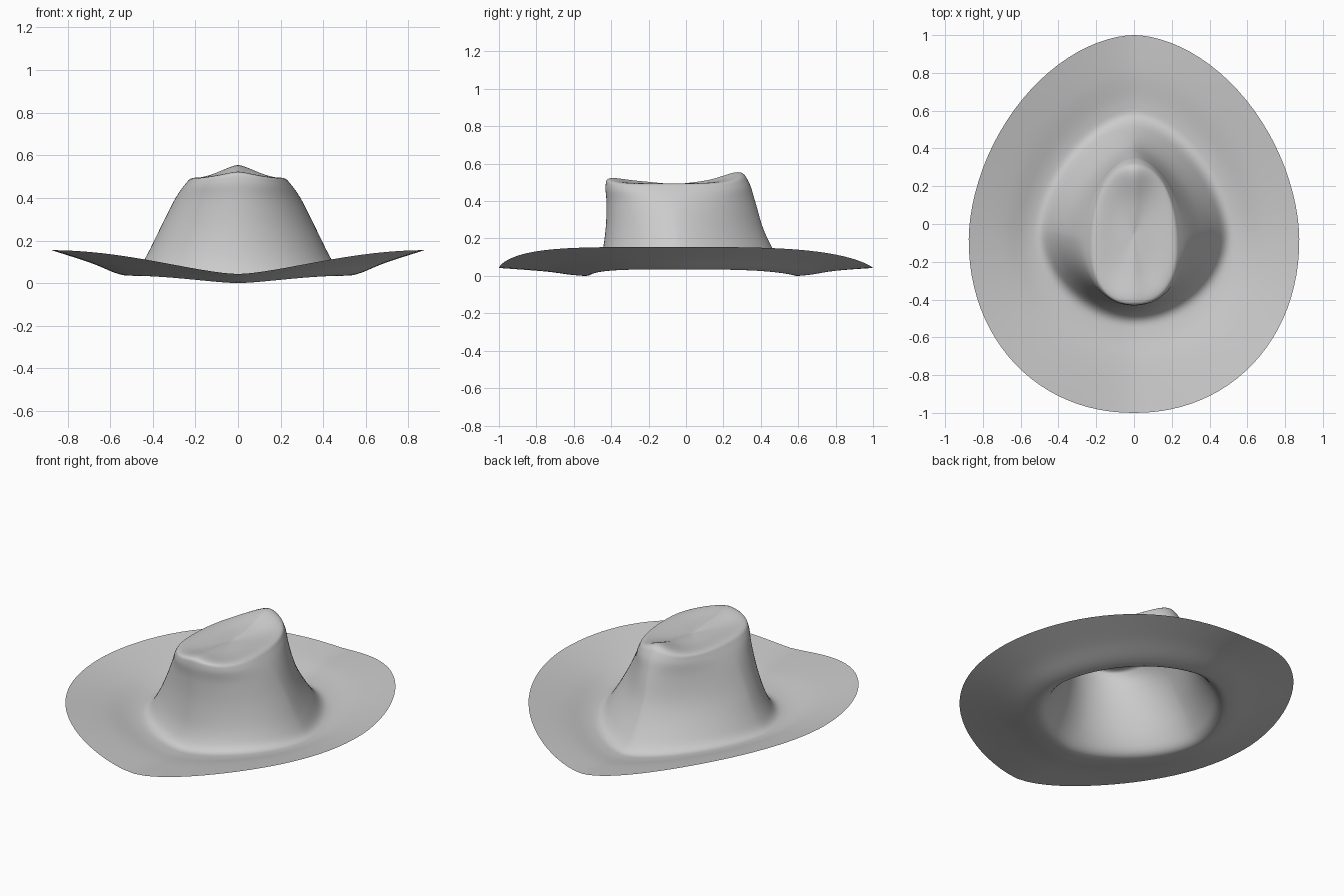
import bpy
import bmesh
from math import sin, cos, pi

SIDES = 96      # points around each loop
STEPS = 5       # loops between two sections

# Remove the default cube
if "Cube" in bpy.data.objects:
    bpy.data.objects.remove(bpy.data.objects["Cube"], do_unlink=True)

# Felt colour
felt = bpy.data.materials.new("grey_felt")
felt.use_nodes = True
colour = (0.6, 0.6, 0.6, 1)
felt.diffuse_color = colour
bsdf = felt.node_tree.nodes["Principled BSDF"]
bsdf.inputs["Base Color"].default_value = colour

# Egg-shaped sections: middle y, half width, front and back length,
# front and back roundness, then height at front, side and back
brim_edge = (-.08, .875, .92, 1.08, 2.1, 1.8, .045, .157, .045)
brim_middle = (-.07, .69, .68, .87, 2.1, 1.8, .026, .097, .03)
brim_inner = (-.05, .56, .54, .69, 2, 1.7, .006, .045, .006)
valley = (-.05, .49, .455, .61, 1.9, 1.65, .012, .045, .014)
crown_base = (-.05, .435, .405, .535, 1.9, 1.6, .1, .12, .11)
crown_low = (-.06, .37, .37, .475, 1.9, 1.5, .25, .25, .25)
crown_high = (-.08, .3, .345, .45, 2, 1.6, .39, .39, .4)
shoulder = (-.12, .245, .31, .455, 2.2, 2, .485, .47, .505)
top_rim = (-.12, .205, .285, .4, 2.3, 2.3, .525, .497, .557)
top_dish = (-.1, .1, .17, .22, 2.2, 2.2, .512, .49, .515)
top_middle = (-.06, .004, .004, .004, 2, 2, .492, .492, .492)
sections = [brim_edge, brim_middle, brim_inner, valley, crown_base, crown_low,
            crown_high, shoulder, top_rim, top_dish, top_middle]


def smooth_blend(a, b, c, d, t):
    """Catmull-Rom step between b and c."""
    return tuple(q + t / 2 * (r - p + t * (2 * p - 5 * q + 4 * r - s
                 + t * (3 * (q - r) + s - p))) for p, q, r, s in zip(a, b, c, d))


def loop_points(section):
    middle, width, front, back, round_f, round_b, z_f, z_s, z_b = section
    points = []
    for i in range(SIDES):
        angle = 2 * pi * i / SIDES
        s, c = sin(angle), cos(angle)
        length, power, z_end = (-front, round_f, z_f) if c > 0 else (back, round_b, z_b)
        u = abs(s) ** (2 / power)
        v = abs(c) ** (2 / power)
        e = u ** .8
        rise = e * e * (3 - 2 * e)
        points.append((width * u * (1 if s > 0 else -1), middle + length * v,
                       z_end + (z_s - z_end) * rise))
    return points


# Loft the sections into one sheet, from the brim edge to the crown top
loops = []
last = len(sections) - 1
for i in range(last):
    around = [sections[min(max(i + k, 0), last)] for k in (-1, 0, 1, 2)]
    loops += [smooth_blend(*around, k / STEPS) for k in range(STEPS)]
loops.append(top_middle)

bm = bmesh.new()
rows = [[bm.verts.new(p) for p in loop_points(section)] for section in loops]
for low, high in zip(rows, rows[1:]):
    for i in range(SIDES):
        j = (i + 1) % SIDES
        bm.faces.new((low[i], low[j], high[j], high[i]))
bm.faces.new(rows[-1])

# Settle on the ground
lowest = min(v.co.z for v in bm.verts)
for v in bm.verts:
    v.co.z -= lowest
for f in bm.faces:
    f.smooth = True
mesh = bpy.data.meshes.new("hat")
bm.to_mesh(mesh)
bm.free()
mesh.materials.append(felt)
hat = bpy.data.objects.new("hat", mesh)
bpy.context.collection.objects.link(hat)
